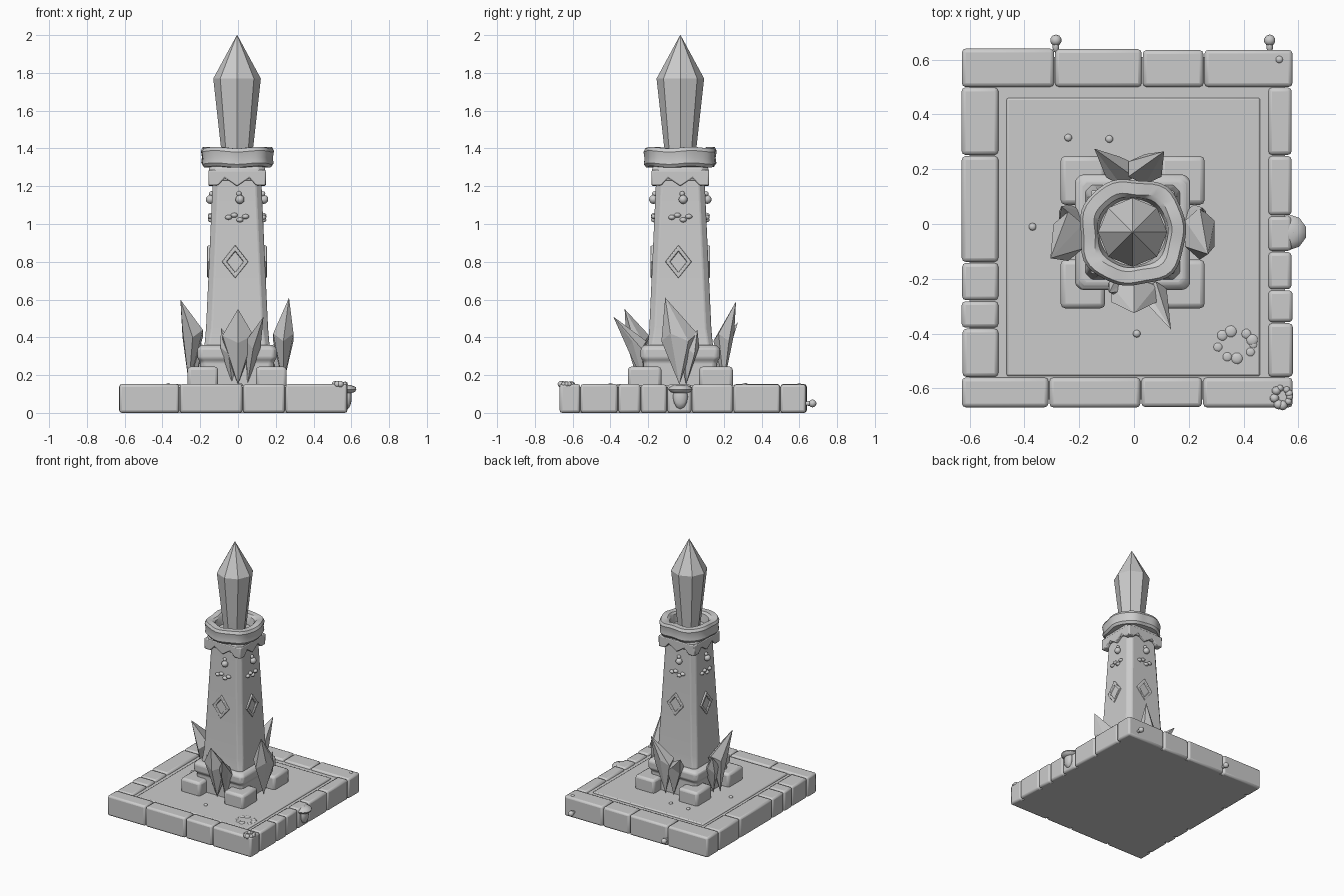
import bpy, bmesh, math, random
from mathutils import Vector, Matrix

random.seed(4)
if "Cube" in bpy.data.objects:
    bpy.data.objects.remove(bpy.data.objects["Cube"])

stone = bpy.data.materials.new("grey_stone")
stone.use_nodes = True
GREY = (0.6, 0.6, 0.6, 1)
stone.diffuse_color = GREY
stone.node_tree.nodes["Principled BSDF"].inputs["Base Color"].default_value = GREY

CX, CY = -0.005, -0.03          # tower axis
AXIS = Matrix.Translation((CX, CY, 0))


def finish(name, bm, bevel=0, smooth=True, segments=2):
    bmesh.ops.recalc_face_normals(bm, faces=bm.faces)
    mesh = bpy.data.meshes.new(name)
    bm.to_mesh(mesh)
    bm.free()
    mesh.materials.append(stone)
    ob = bpy.data.objects.new(name, mesh)
    bpy.context.collection.objects.link(ob)
    if bevel:
        mod = ob.modifiers.new("worn_edges", 'BEVEL')
        mod.width, mod.segments, mod.limit_method = bevel, segments, 'ANGLE'
    if smooth:
        bpy.ops.object.select_all(action='DESELECT')
        ob.select_set(True)
        bpy.context.view_layer.objects.active = ob
        bpy.ops.object.shade_smooth_by_angle(angle=math.radians(35))
    return ob


def box(name, x0, x1, y0, y1, z0, z1, bevel=0.012):
    bm = bmesh.new()
    bmesh.ops.create_cube(bm, size=1)
    for v in bm.verts:
        v.co = ((x0, x1)[v.co.x > 0], (y0, y1)[v.co.y > 0], (z0, z1)[v.co.z > 0])
    return finish(name, bm, bevel)


def loft(name, rings, bevel=0, smooth=True):
    """Skin a stack of equal point rings and cap both ends."""
    bm = bmesh.new()
    loops = [[bm.verts.new(p) for p in r] for r in rings]
    n = len(loops[0])
    for a, b in zip(loops, loops[1:]):
        for i in range(n):
            j = (i + 1) % n
            bm.faces.new((a[i], a[j], b[j], b[i]))
    bm.faces.new(loops[0])
    bm.faces.new(loops[-1])
    return finish(name, bm, bevel, smooth)


def square_ring(half, z, cut):
    c = half - cut
    pts = [(half, -c), (half, c), (c, half), (-c, half),
           (-half, c), (-half, -c), (-c, -half), (c, -half)]
    return [(CX + x, CY + y, z) for x, y in pts]


def blob(name, centre, size, flat=(1, 1, 1)):
    bm = bmesh.new()
    bmesh.ops.create_icosphere(bm, subdivisions=2, radius=size)
    bmesh.ops.scale(bm, vec=flat, verts=bm.verts)
    bmesh.ops.translate(bm, vec=centre, verts=bm.verts)
    return finish(name, bm)


# Floor slab and its raised inner panel
box("floor_slab", -0.6, 0.55, -0.64, 0.61, 0, 0.136, 0)
box("floor_panel", -0.465, 0.46, -0.555, 0.46, 0.1, 0.146, 0.008)

# Border stones
def stone_row(name, cuts, place):
    for i, (a, b) in enumerate(zip(cuts, cuts[1:])):
        w = random.uniform(0, 0.006)
        x0, x1, y0, y1 = place(a + 0.002, b - 0.002, w)
        box(f"{name}_{i}", x0, x1, y0, y1, 0, 0.153 - w / 2, 0.014)

stone_row("front_stone", (-0.63, -0.31, 0.025, 0.25, 0.58),
          lambda a, b, w: (a, b, -0.67 + w, -0.56))
stone_row("back_stone", (-0.63, -0.29, 0.03, 0.255, 0.58),
          lambda a, b, w: (a, b, 0.5, 0.64 - w))
stone_row("left_stone", (-0.56, -0.38, -0.28, -0.14, 0.25, 0.5),
          lambda a, b, w: (-0.63 + w, -0.495, a, b))
stone_row("right_stone", (-0.56, -0.36, -0.24, -0.1, 0.03, 0.25, 0.5),
          lambda a, b, w: (0.49, 0.58 - w, a, b))

# Corner blocks around the tower foot
for i, (sx, sy) in enumerate([(1, 1), (-1, 1), (-1, -1), (1, -1)]):
    xs = sorted((CX + sx * 0.1, CX + sx * 0.263))
    ys = sorted((CY + sy * 0.1, CY + sy * 0.278))
    box(f"foot_block_{i}", *xs, *ys, 0.13, 0.245, 0.018)

# Plinth and tapered shaft
loft("plinth", [square_ring(h, z, 0.02) for z, h in
                [(0.13, 0.195), (0.27, 0.195), (0.29, 0.21), (0.34, 0.21), (0.36, 0.19)]], 0.008)
loft("shaft", [square_ring(h, z, c) for z, h, c in
               [(0.3, 0.18, 0.02), (0.38, 0.17, 0.025), (0.45, 0.164, 0.03),
                (0.8, 0.148, 0.03), (1.2, 0.13, 0.03), (1.32, 0.128, 0.03)]], 0.006)

# Pointed collar flaps and shaft ornaments on each of the four faces
half_edge = [(0, 1.2), (0.065, 1.245), (0.1, 1.205), (0.15, 1.205), (0.152, 1.285)]
edge = half_edge + [(-u, z) for u, z in reversed(half_edge[1:])]
for k in range(4):
    turn = AXIS @ Matrix.Rotation(k * math.pi / 2, 4, 'Z')
    loft(f"collar_flap_{k}", [[turn @ Vector((u, -d, z)) for u, z in edge]
                              for d in (0.1, 0.152)], 0.006)
    blob(f"shaft_stud_{k}", turn @ Vector((0.015, -0.142, 1.13)), 0.024)
    blob(f"shaft_stud_small_{k}", turn @ Vector((0.01, -0.136, 1.16)), 0.014)
    # Carved diamond frame
    rings = []
    for r, d in ((0.09, 0.14), (0.085, 0.158), (0.06, 0.158), (0.05, 0.14)):
        rings.append([turn @ Vector((r * 0.8 * math.cos(a) - 0.01, -d, 0.8 + r * math.sin(a)))
                      for a in (0, math.pi / 2, math.pi, math.pi * 1.5)])
    loft(f"carved_diamond_{k}", rings, 0.003)
    # Carved curl
    for j in range(4):
        spot = turn @ Vector((-0.045 + 0.03 * j, -0.137, 1.035 + 0.014 * math.sin(j * 2.2)))
        blob(f"carved_curl_{k}_{j}", spot, 0.019, (1, 1, 0.7))

loft("collar_band", [square_ring(h, z, 0.035) for z, h in
                     [(1.23, 0.145), (1.29, 0.15), (1.32, 0.135)]], 0.006)

# Worn crown ring with a hollow top
def crown_ring(r, z, wave):
    pts = []
    for i in range(48):
        a = math.tau * i / 48
        rr = r + wave * (0.014 * (1 - math.cos(4 * a)) / 2 + 0.004 * math.sin(7 * a + 1))
        pts.append((CX + rr * math.cos(a), CY + rr * math.sin(a),
                    z + 0.004 * wave * math.sin(5 * a)))
    return pts

loft("crown_ring", [crown_ring(*p) for p in
                    [(0.15, 1.3, 0.5), (0.178, 1.303, 1), (0.19, 1.32, 1), (0.186, 1.35, 1),
                     (0.192, 1.385, 1), (0.182, 1.404, 1), (0.14, 1.404, 1),
                     (0.128, 1.39, 0.5), (0.122, 1.33, 0)]])

# Large eight-sided crystal
def round_ring(r, z):
    return [(CX + r * math.cos(i * math.pi / 4), CY + r * math.sin(i * math.pi / 4), z)
            for i in range(8)]

loft("great_crystal", [round_ring(r, z) for z, r in
                       [(1.32, 0.075), (1.42, 0.087), (1.77, 0.126), (1.995, 0.004), (2.0, 0.001)]],
     smooth=False)

# Small crystals: a foot point, a wide waist and a leaning tip
def shard(name, foot, waist, tip, wx, wy, sides=6):
    bm = bmesh.new()
    low, top = bm.verts.new(foot), bm.verts.new(tip)
    ring = []
    for i in range(sides):
        a = math.tau * i / sides + 0.5 * math.pi
        lift = 0.02 * (-1) ** i
        ring.append(bm.verts.new((waist[0] + wx * math.cos(a),
                                  waist[1] + wy * math.sin(a), waist[2] + lift)))
    for i in range(sides):
        j = (i + 1) % sides
        bm.faces.new((ring[i], ring[j], top))
        bm.faces.new((ring[j], ring[i], low))
    finish(name, bm, smooth=False)

shard("front_shard", (0, -0.25, 0.15), (0, -0.255, 0.39), (0, -0.325, 0.55), 0.095, 0.06)
shard("front_side_shard", (0.05, -0.22, 0.15), (0.08, -0.26, 0.36), (0.135, -0.385, 0.51), 0.045, 0.05)
shard("front_low_shard", (-0.03, -0.22, 0.15), (-0.05, -0.22, 0.33), (-0.09, -0.25, 0.45), 0.05, 0.05)
shard("right_shard", (0.24, -0.035, 0.15), (0.24, -0.035, 0.4), (0.27, -0.11, 0.61), 0.062, 0.095)
shard("right_low_shard", (0.21, 0, 0.15), (0.22, 0.02, 0.33), (0.25, 0.06, 0.44), 0.05, 0.05)
shard("left_shard", (-0.26, -0.04, 0.15), (-0.24, -0.045, 0.42), (-0.305, -0.125, 0.6), 0.062, 0.09)
shard("left_low_shard", (-0.23, 0, 0.15), (-0.23, 0.02, 0.34), (-0.265, 0.065, 0.45), 0.05, 0.05)
shard("back_shard", (0.03, 0.2, 0.15), (0.04, 0.2, 0.4), (0.11, 0.265, 0.59), 0.07, 0.055)
shard("back_side_shard", (-0.03, 0.19, 0.15), (-0.05, 0.195, 0.36), (-0.145, 0.275, 0.48), 0.06, 0.05)

# Overhanging drip on the right edge
blob("edge_drip_cap", (0.565, -0.03, 0.125), 0.065, (1, 1, 0.4))
blob("edge_drip", (0.58, -0.03, 0.085), 0.05, (0.45, 0.8, 1.3))

# Rear pegs, pebbles and rubble
for i, x in enumerate((-0.285, 0.495)):
    blob(f"peg_stem_{i}", (x, 0.65, 0.05), 0.016, (0.8, 1.6, 0.8))
    blob(f"peg_knob_{i}", (x, 0.67, 0.05), 0.021)
for i, (x, y) in enumerate([(-0.24, 0.315), (-0.09, 0.31), (-0.37, -0.01), (0.01, -0.4), (0.53, 0.6)]):
    blob(f"pebble_{i}", (x, y, 0.148), 0.014, (1, 1, 0.7))
for i in range(9):
    a = i * 2.4
    blob(f"corner_rubble_{i}", (0.54 + 0.028 * math.cos(a), -0.63 + 0.032 * math.sin(a), 0.152),
         random.uniform(0.012, 0.019))
    blob(f"floor_rubble_{i}", (0.37 + 0.065 * math.cos(a), -0.44 + 0.05 * math.sin(a), 0.143),
         random.uniform(0.012, 0.024), (1, 1, 0.4))
